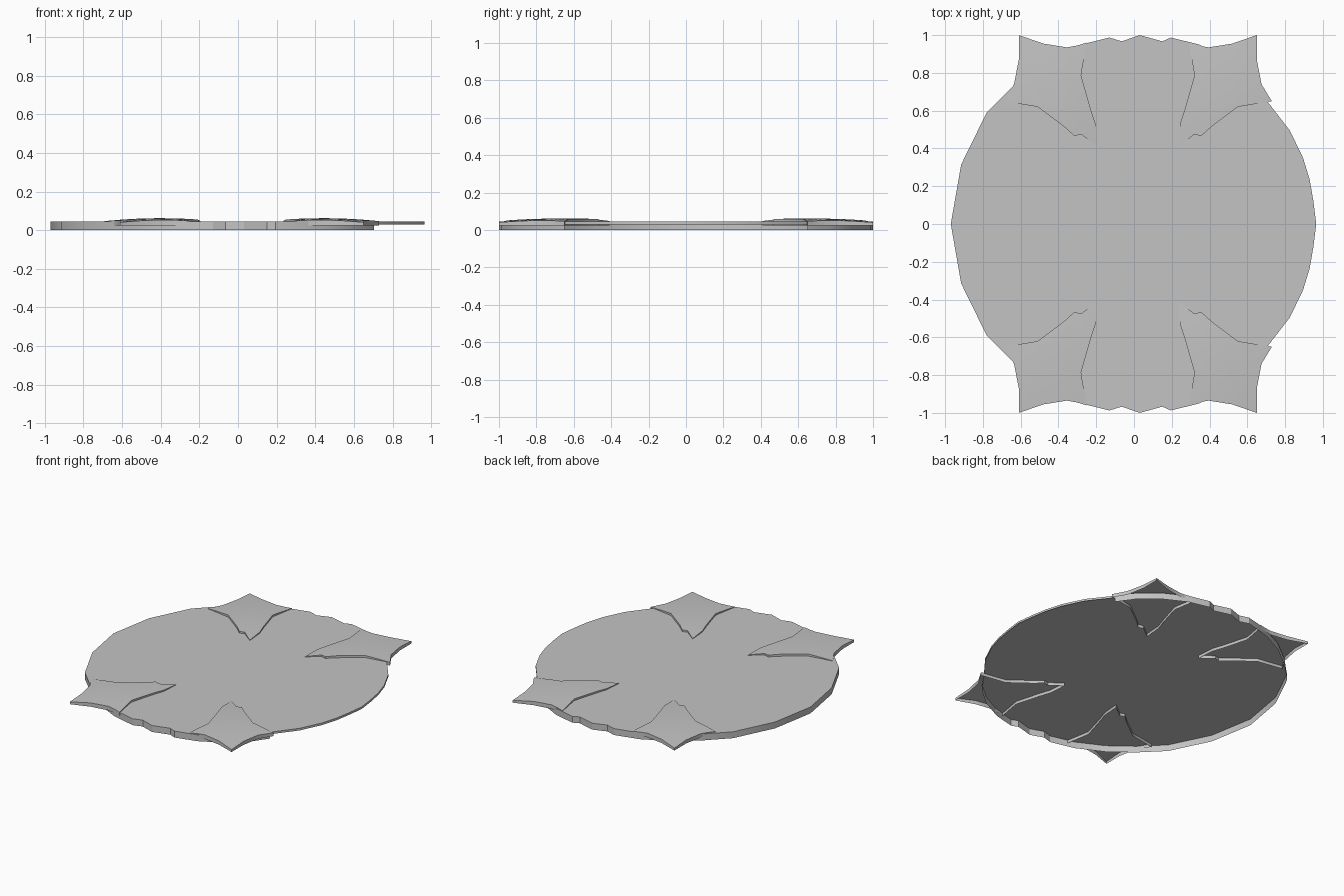
import bpy, bmesh, math

cube = bpy.data.objects.get("Cube")
if cube:
    bpy.data.objects.remove(cube, do_unlink=True)

grey = bpy.data.materials.new("plain_grey")
grey.use_nodes = True
colour = (0.55, 0.55, 0.55, 1)
grey.diffuse_color = colour
grey.node_tree.nodes["Principled BSDF"].inputs["Base Color"].default_value = colour

MID_X = 0.02      # mirror line of the corner leaves
TOP = 0.045       # height of the plate


def finish(name, bm):
    """Turn a bmesh into a shaded grey object."""
    bmesh.ops.recalc_face_normals(bm, faces=bm.faces)
    if max(bm.faces, key=lambda f: f.calc_center_median().z).normal.z < 0:
        bmesh.ops.reverse_faces(bm, faces=bm.faces)
    mesh = bpy.data.meshes.new(name)
    bm.to_mesh(mesh)
    bm.free()
    mesh.materials.append(grey)
    obj = bpy.data.objects.new(name, mesh)
    bpy.context.collection.objects.link(obj)
    bpy.ops.object.select_all(action='DESELECT')
    obj.select_set(True)
    bpy.context.view_layer.objects.active = obj
    bpy.ops.object.shade_smooth_by_angle(angle=math.radians(30))


def add_skirt(bm, ring, bottom):
    """Hang a wall from a closed ring; bottom(a, b) gives its lower height."""
    for a, b in zip(ring, ring[1:] + ring[:1]):
        z = bottom(a.co, b.co)
        low = [bm.verts.new((v.co.x, v.co.y, z)) for v in (b, a)]
        bm.faces.new((a, b, *low))


# Plate: open sheet with a deep rim, shallow along the +x side
back_half = [(0.965, 0), (0.95, 0.12), (0.93, 0.235), (0.895, 0.35), (0.825, 0.495),
             (0.705, 0.65), (0.62, 0.77), (0.5, 0.87), (0.345, 0.95), (0.195, 0.987),
             (0.15, 0.967), (0.03, 1), (-0.065, 0.967), (-0.13, 0.987),
             (-0.3, 0.945), (-0.48, 0.855), (-0.635, 0.735), (-0.78, 0.59),
             (-0.915, 0.315), (-0.97, 0)]
outline = back_half + [(x, -y) for x, y in back_half[-2:0:-1]]
bm = bmesh.new()
edge = [bm.verts.new((x, y, TOP)) for x, y in outline]
bm.faces.new(edge)
add_skirt(bm, edge, lambda a, b: 0.03 if (a.x + b.x) / 2 > 0.7 else 0)
bmesh.ops.remove_doubles(bm, verts=bm.verts, dist=0.0001)
finish("plate", bm)

# Corner leaves: domed sheets with a short skirt, mirrored four times
leaf = [(0.63, 1), (0.63, 0.87), (0.655, 0.74), (0.71, 0.65), (0.59, 0.63),
        (0.53, 0.62), (0.39, 0.515), (0.335, 0.465), (0.3, 0.475), (0.215, 0.41),
        (0.225, 0.535), (0.25, 0.61), (0.3, 0.785), (0.295, 0.82),
        (0.27, 0.96), (0.32, 0.945), (0.375, 0.935), (0.5, 0.955)]
CX, CY = 0.42, 0.65


def make_leaf(name, sx, sy):
    bm = bmesh.new()

    def point(x, y):
        z = 0.062 - 0.014 * (((x - CX) / 0.28) ** 2 + ((y - CY) / 0.36) ** 2)
        return bm.verts.new((MID_X + sx * x, sy * y, z))

    rings = [[point(CX + (x - CX) * s, CY + (y - CY) * s) for x, y in leaf]
             for s in (1, 0.7, 0.35)]
    centre = point(CX, CY)
    count = len(leaf)
    for i in range(count):
        j = (i + 1) % count
        for outer, inner in zip(rings, rings[1:]):
            bm.faces.new((outer[i], outer[j], inner[j], inner[i]))
        bm.faces.new((rings[-1][i], rings[-1][j], centre))
    add_skirt(bm, rings[0], lambda a, b: 0.024)
    bmesh.ops.remove_doubles(bm, verts=bm.verts, dist=0.0001)
    finish(name, bm)


for side, sx in (("left", 1), ("right", -1)):
    for end, sy in (("back", 1), ("front", -1)):
        make_leaf(f"{end}_{side}_leaf", sx, sy)
